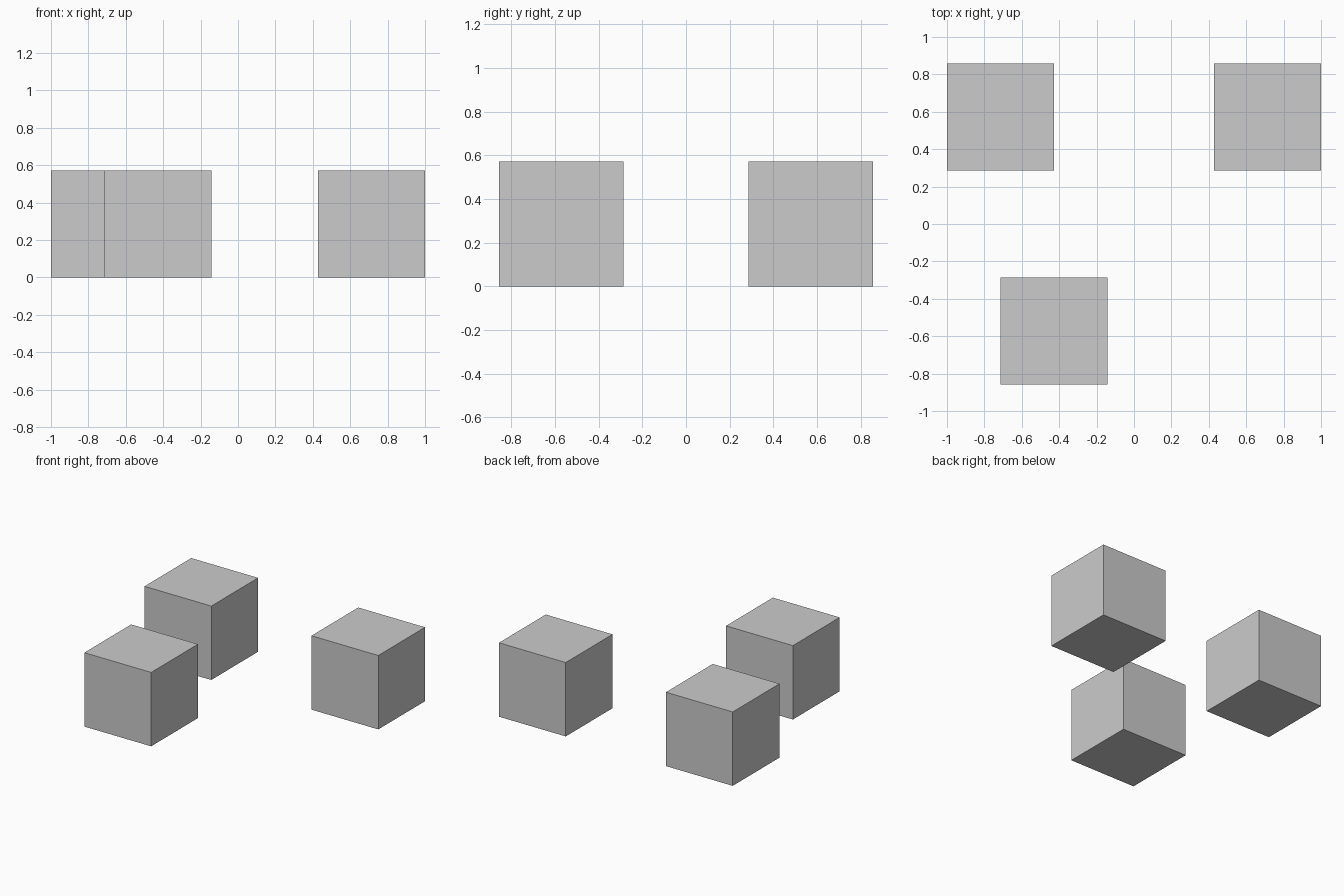
import bpy

if "Cube" in bpy.data.objects:
    bpy.data.objects.remove(bpy.data.objects["Cube"])

U = 1 / 7          # layout unit: model is 14 units wide
SIDE = 4 * U       # edge length of every cube


def add_cube(name, x, y):
    """Cube resting on the ground, centred on (x, y) in layout units."""
    bpy.ops.mesh.primitive_cube_add(size=SIDE, location=(x * U, y * U, SIDE / 2))
    bpy.context.object.name = name


# Three equal, separate cubes
add_cube("back_left_cube", -5, 4)
add_cube("back_right_cube", 5, 4)
add_cube("front_cube", -3, -4)
